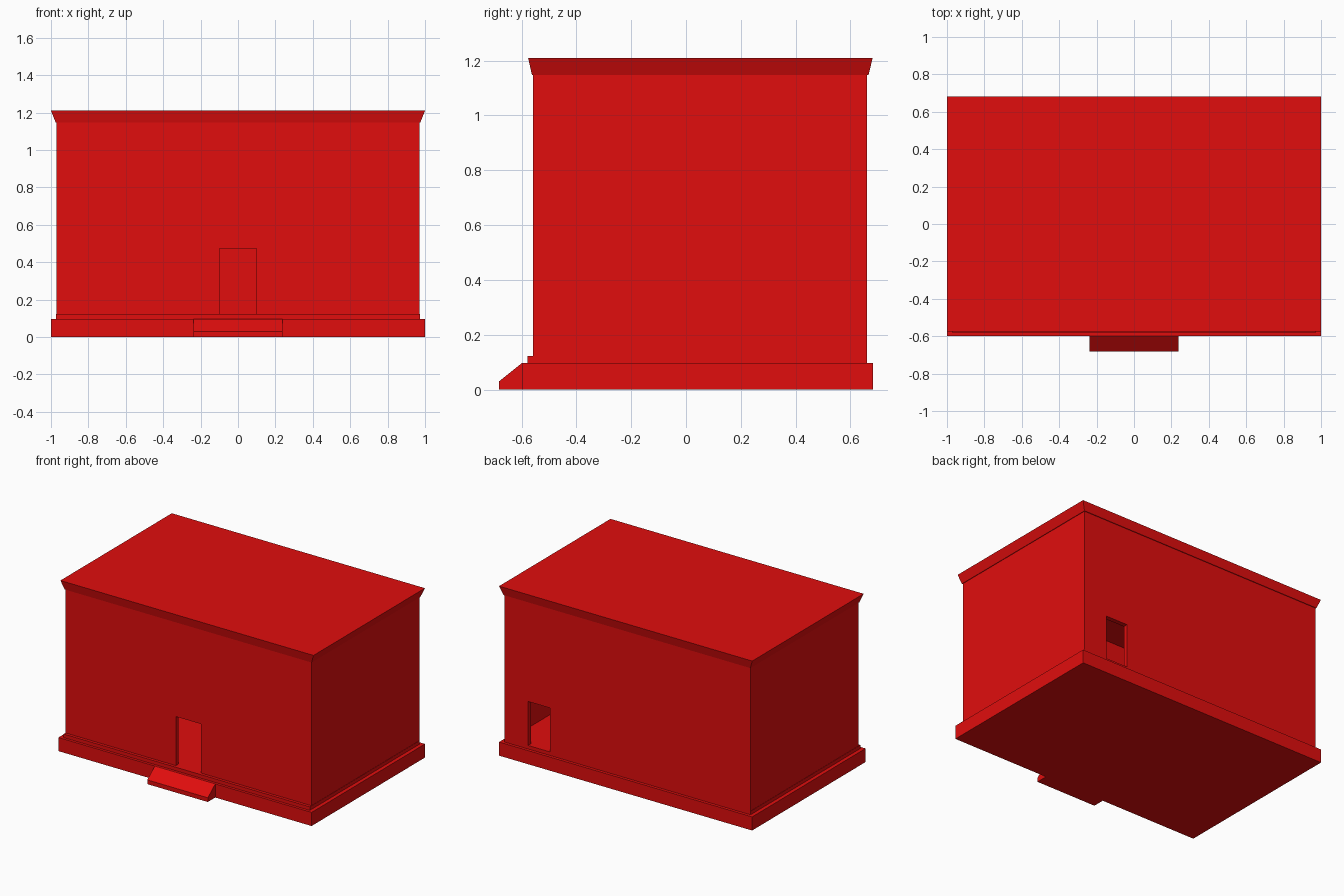
import bpy
import bmesh

if "Cube" in bpy.data.objects:
    bpy.data.objects.remove(bpy.data.objects["Cube"], do_unlink=True)

# Single flat colour
red = bpy.data.materials.new("red")
red.use_nodes = True
colour = (0.75, 0.004, 0.004, 1)
red.diffuse_color = colour
red.node_tree.nodes["Principled BSDF"].inputs["Base Color"].default_value = colour


def make_object(name, bm):
    bmesh.ops.recalc_face_normals(bm, faces=bm.faces)
    mesh = bpy.data.meshes.new(name)
    bm.to_mesh(mesh)
    bm.free()
    mesh.materials.append(red)
    obj = bpy.data.objects.new(name, mesh)
    bpy.context.collection.objects.link(obj)
    return obj


def block(name, x, y, z, flare=(0, 0, 0)):
    """Box from ranges; flare widens the top by (sides, front, back)."""
    bm = bmesh.new()
    rings = []
    for height, f in ((z[0], (0, 0, 0)), (z[1], flare)):
        x0, x1 = x[0] - f[0], x[1] + f[0]
        y0, y1 = y[0] - f[1], y[1] + f[2]
        rings.append([bm.verts.new((px, py, height))
                      for px, py in ((x0, y0), (x1, y0), (x1, y1), (x0, y1))])
    low, high = rings
    bm.faces.new(low[::-1])
    bm.faces.new(high)
    for i in range(4):
        j = (i + 1) % 4
        bm.faces.new((low[i], low[j], high[j], high[i]))
    return make_object(name, bm)


def extrude_profile(name, profile, half_width):
    """Extrude a closed (y, z) profile across x."""
    bm = bmesh.new()
    face = bm.faces.new([bm.verts.new((-half_width, y, z)) for y, z in profile])
    out = bmesh.ops.extrude_face_region(bm, geom=[face])
    moved = [v for v in out["geom"] if isinstance(v, bmesh.types.BMVert)]
    bmesh.ops.translate(bm, verts=moved, vec=(2 * half_width, 0, 0))
    return make_object(name, bm)


BASE_TOP, FLOOR_TOP, WALL_TOP, ROOF_TOP = 0.097, 0.122, 1.147, 1.21
WALL_X, FRONT, BACK, THICK = 0.971, -0.558, 0.661, 0.032

# Foundation, floor slab with a front lip, and entrance ramp
block("foundation", (-1, 1), (-0.598, 0.682), (0, BASE_TOP))
block("floor_slab", (-0.973, 0.973), (-0.579, BACK), (BASE_TOP, FLOOR_TOP))
extrude_profile("entrance_ramp",
                [(-0.598, 0), (-0.682, 0), (-0.682, 0.03), (-0.598, BASE_TOP)], 0.239)

# Hollow wall shell with a front and a back doorway
walls = block("walls", (-WALL_X, WALL_X), (FRONT, BACK), (FLOOR_TOP, WALL_TOP))
cutters = [
    block("room_cutter", (THICK - WALL_X, WALL_X - THICK),
          (FRONT + THICK, BACK - THICK), (0, 2)),
    block("front_door_cutter", (-0.1, 0.1), (FRONT - 0.1, FRONT + 0.1), (0, 0.472)),
    block("back_door_cutter", (0.613, 0.785), (BACK - 0.1, BACK + 0.1), (0, 0.436)),
]
for cutter in cutters:
    cutter.hide_render = True
    mod = walls.modifiers.new(cutter.name, "BOOLEAN")
    mod.operation = "DIFFERENCE"
    mod.solver = "EXACT"
    mod.object = cutter

# Bake the doorways and drop the helpers
graph = bpy.context.evaluated_depsgraph_get()
baked = bpy.data.meshes.new_from_object(walls.evaluated_get(graph))
walls.modifiers.clear()
walls.data = baked
for cutter in cutters:
    bpy.data.objects.remove(cutter, do_unlink=True)

# Flat roof with flared cornice
block("roof_cornice", (-0.975, 0.975), (-0.562, 0.666), (WALL_TOP, ROOF_TOP),
      flare=(0.025, 0.014, 0.015))
